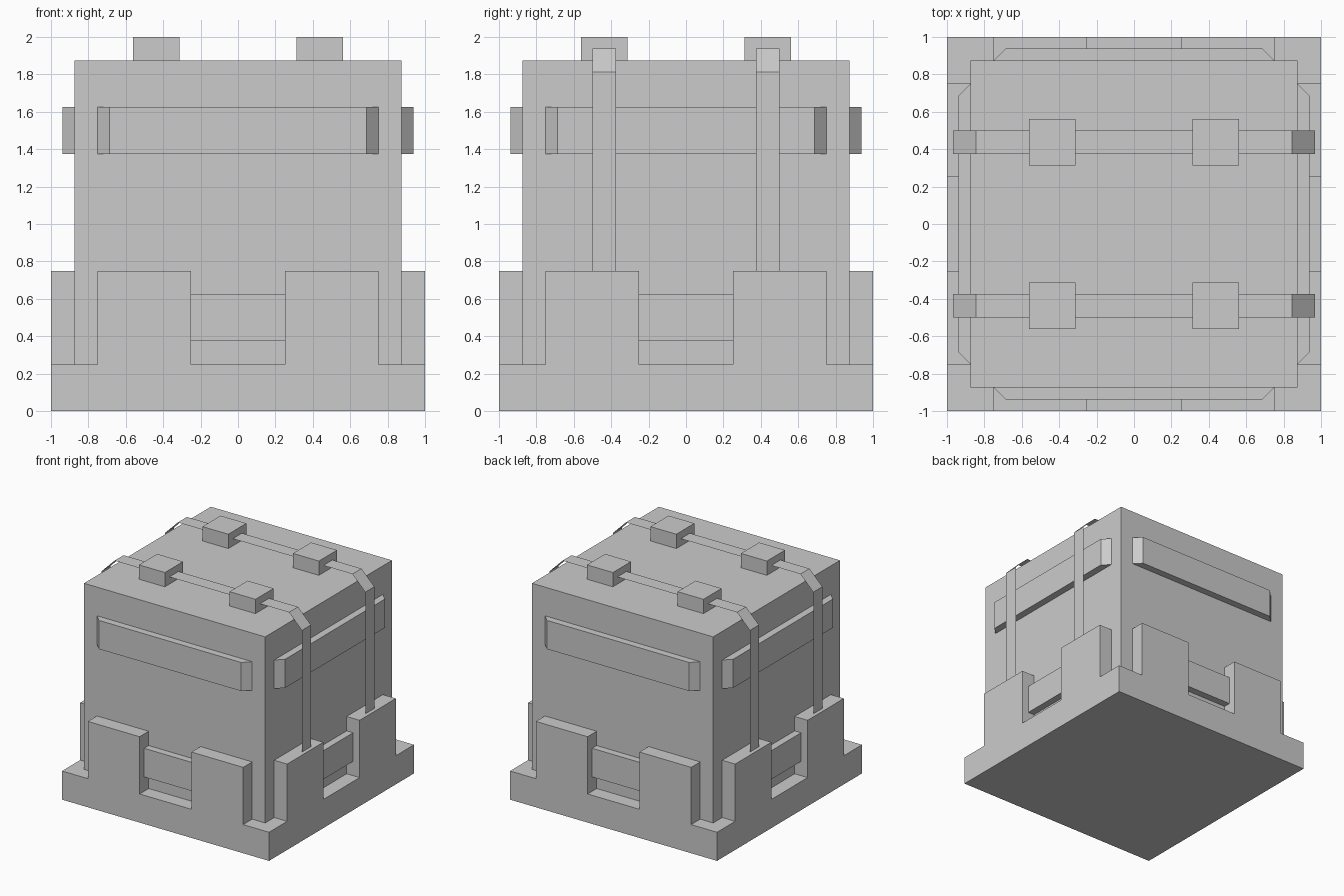
import bpy, bmesh
from math import pi
from mathutils import Matrix

if "Cube" in bpy.data.objects:
    bpy.data.objects.remove(bpy.data.objects["Cube"])


def make_object(name, verts, faces, turn=0.0):
    """Build a mesh, optionally turned about the vertical axis."""
    bm = bmesh.new()
    vs = [bm.verts.new(v) for v in verts]
    for f in faces:
        bm.faces.new([vs[i] for i in f])
    bmesh.ops.rotate(bm, verts=bm.verts, cent=(0, 0, 0), matrix=Matrix.Rotation(turn, 3, 'Z'))
    bmesh.ops.recalc_face_normals(bm, faces=bm.faces)
    mesh = bpy.data.meshes.new(name)
    bm.to_mesh(mesh)
    bm.free()
    obj = bpy.data.objects.new(name, mesh)
    bpy.context.collection.objects.link(obj)
    return obj


def prism(name, outline, z0, z1, turn=0.0):
    """Extrude an xy outline from z0 to z1."""
    n = len(outline)
    verts = [(x, y, z) for z in (z0, z1) for x, y in outline]
    faces = [list(range(n)), list(range(n, 2 * n))]
    faces += [(i, (i + 1) % n, n + (i + 1) % n, n + i) for i in range(n)]
    return make_object(name, verts, faces, turn)


def box(name, x0, x1, y0, y1, z0, z1, turn=0.0):
    return prism(name, [(x0, y0), (x1, y0), (x1, y1), (x0, y1)], z0, z1, turn)


# Base plinth and crate body
box("base", -1, 1, -1, 1, 0, 0.25)
box("body", -0.875, 0.875, -0.875, 0.875, 0.25, 1.875)

# Same panel set on all four sides, designed for the front and turned
for i, side in enumerate(("front", "right", "back", "left")):
    turn = i * pi / 2
    box(side + "_foot_pad_a", -0.75, -0.25, -1, -0.875, 0.25, 0.75, turn)
    box(side + "_foot_pad_b", 0.25, 0.75, -1, -0.875, 0.25, 0.75, turn)
    box(side + "_cross_bar", -0.25, 0.25, -0.9375, -0.875, 0.375, 0.625, turn)
    # Upper band with bevelled ends
    prism(side + "_band", [(-0.75, -0.875), (-0.6875, -0.9375),
                           (0.6875, -0.9375), (0.75, -0.875)], 1.375, 1.625, turn)

# Thin straps running over the top and down the left and right sides
path = [(-0.9675, 0.74), (-0.9675, 1.8125), (-0.8435, 1.9375),
        (0.8435, 1.9375), (0.9675, 1.8125), (0.9675, 0.74)]
for label, s in (("front", -1), ("back", 1)):
    verts = [(x, s * y, z) for x, z in path for y in (0.375, 0.5)]
    faces = [(2 * i, 2 * i + 1, 2 * i + 3, 2 * i + 2) for i in range(len(path) - 1)]
    strap = make_object(label + "_strap", verts, faces)
    # Make the open sheet face outwards
    if strap.data.polygons[2].normal.z < 0:
        strap.data.flip_normals()
    # Buckle blocks holding each strap on the lid
    for side, cx in (("left", -0.4375), ("right", 0.4375)):
        cy = s * 0.4375
        box(f"{label}_{side}_buckle", cx - 0.125, cx + 0.125,
            cy - 0.125, cy + 0.125, 1.875, 2.0)
